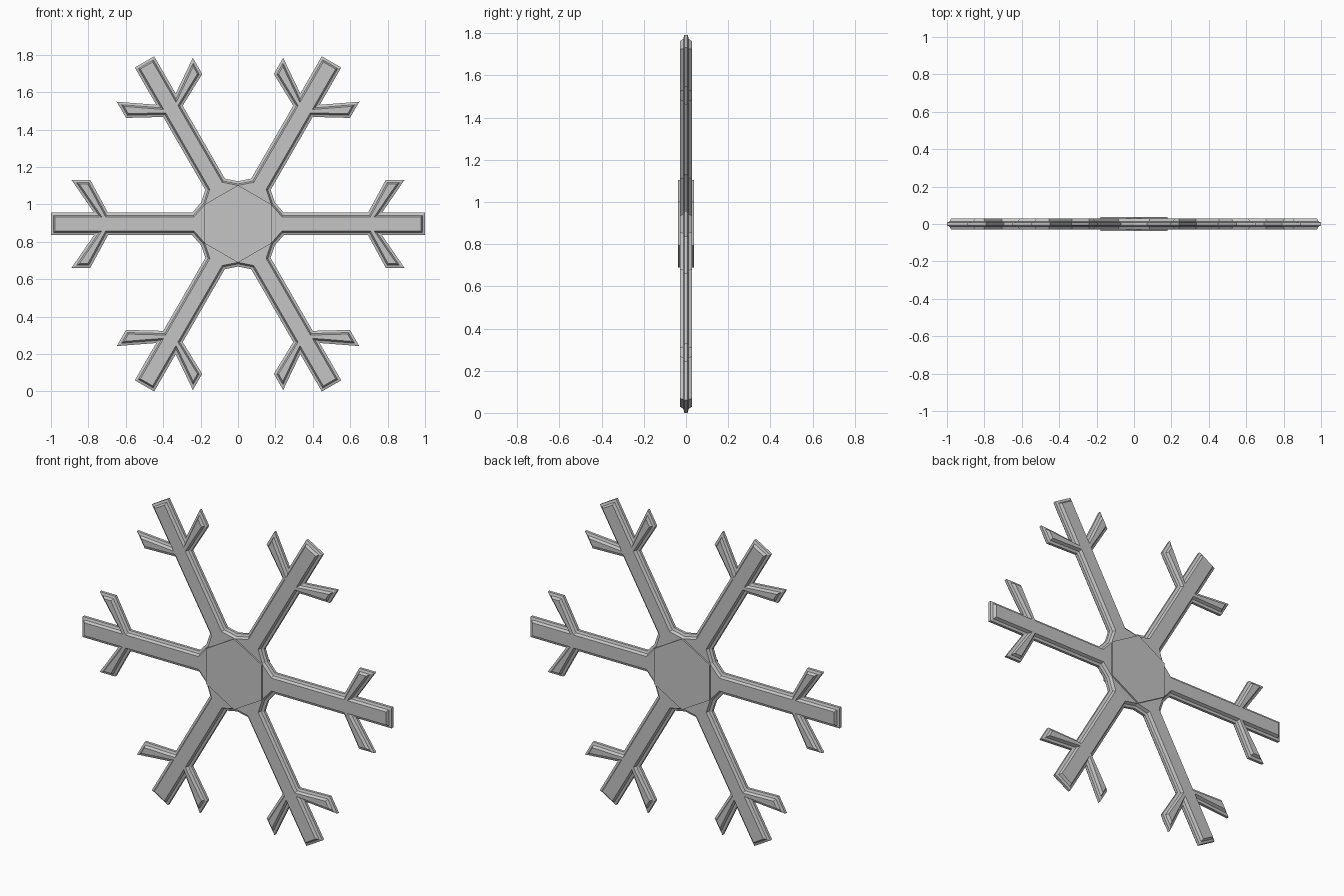
import bpy, bmesh, math
from mathutils import Vector, Matrix

cube = bpy.data.objects.get("Cube")
if cube:
    bpy.data.objects.remove(cube, do_unlink=True)

CENTRE_Z = 0.896

grey = bpy.data.materials.new("matte_grey")
grey.use_nodes = True
colour = (0.56, 0.56, 0.56, 1)
grey.diffuse_color = colour
grey.node_tree.nodes["Principled BSDF"].inputs["Base Color"].default_value = colour


def inset(points, amount):
    """Offset a counter-clockwise outline inwards with mitred corners."""
    result = []
    for i, p in enumerate(points):
        a = (p - points[i - 1]).normalized()
        b = (points[(i + 1) % len(points)] - p).normalized()
        na, nb = Vector((-a.y, a.x)), Vector((-b.y, b.x))
        result.append(p + (na + nb) * amount / (1 + na.dot(nb)))
    return result


def loft(name, layers, cap_loops):
    """Skin stacked outlines, given as (depth, points), and close both ends
    with convex faces that follow cap_loops."""
    bm = bmesh.new()
    rings = [[bm.verts.new((p.x, y, p.y + CENTRE_Z)) for p in pts] for y, pts in layers]
    count = len(rings[0])
    for lower, upper in zip(rings, rings[1:]):
        for i in range(count):
            j = (i + 1) % count
            bm.faces.new((lower[i], lower[j], upper[j], upper[i]))
    for loop in cap_loops:
        bm.faces.new([rings[0][i] for i in reversed(loop)])
        bm.faces.new([rings[-1][i] for i in loop])
    bmesh.ops.recalc_face_normals(bm, faces=bm.faces)
    mesh = bpy.data.meshes.new(name)
    bm.to_mesh(mesh)
    bm.free()
    mesh.materials.append(grey)
    obj = bpy.data.objects.new(name, mesh)
    bpy.context.collection.objects.link(obj)


# Half of one forked arm, from the hub to the tip
half_arm = [(0.245, 0.06), (0.695, 0.06), (0.79, 0.235), (0.89, 0.235),
            (0.77, 0.06), (1.0, 0.06)]
arm = [(x, -y) for x, y in half_arm] + half_arm[::-1]
notch = Matrix.Rotation(math.radians(30), 2) @ Vector((0.228, 0))
arm = [Vector(p) for p in arm] + [notch]

# Six arms joined into one outline; each face is split into stem, fork,
# two side branches and tip, around a shared middle
outline, cap_loops, middle = [], [], []
for k in range(6):
    turn = Matrix.Rotation(math.radians(60 * k), 2)
    start = len(outline)
    outline += [turn @ p for p in arm]
    for part in ((0, 1, 10, 11), (1, 4, 7, 10), (1, 2, 3, 4), (7, 8, 9, 10), (4, 5, 6, 7)):
        cap_loops.append([start + i for i in part])
    middle += [start, start + 11, start + 12]
cap_loops.append(middle)

# Body with a thin rim and a raised, sloping face on both sides
profile = [(0.008, 0), (0.013, 0.014), (0.029, 0.022)]
layers = [(-y, inset(outline, d)) for y, d in reversed(profile)]
layers += [(y, inset(outline, d)) for y, d in profile]
loft("snowflake_body", layers, cap_loops)

# Hexagonal hub, slightly proud of both faces
hexagon = [Vector((math.cos(a), math.sin(a))) * 0.207
           for a in (math.radians(30 + 60 * k) for k in range(6))]
loft("hexagon_hub", [(-0.038, hexagon), (0.038, hexagon)], [range(6)])
